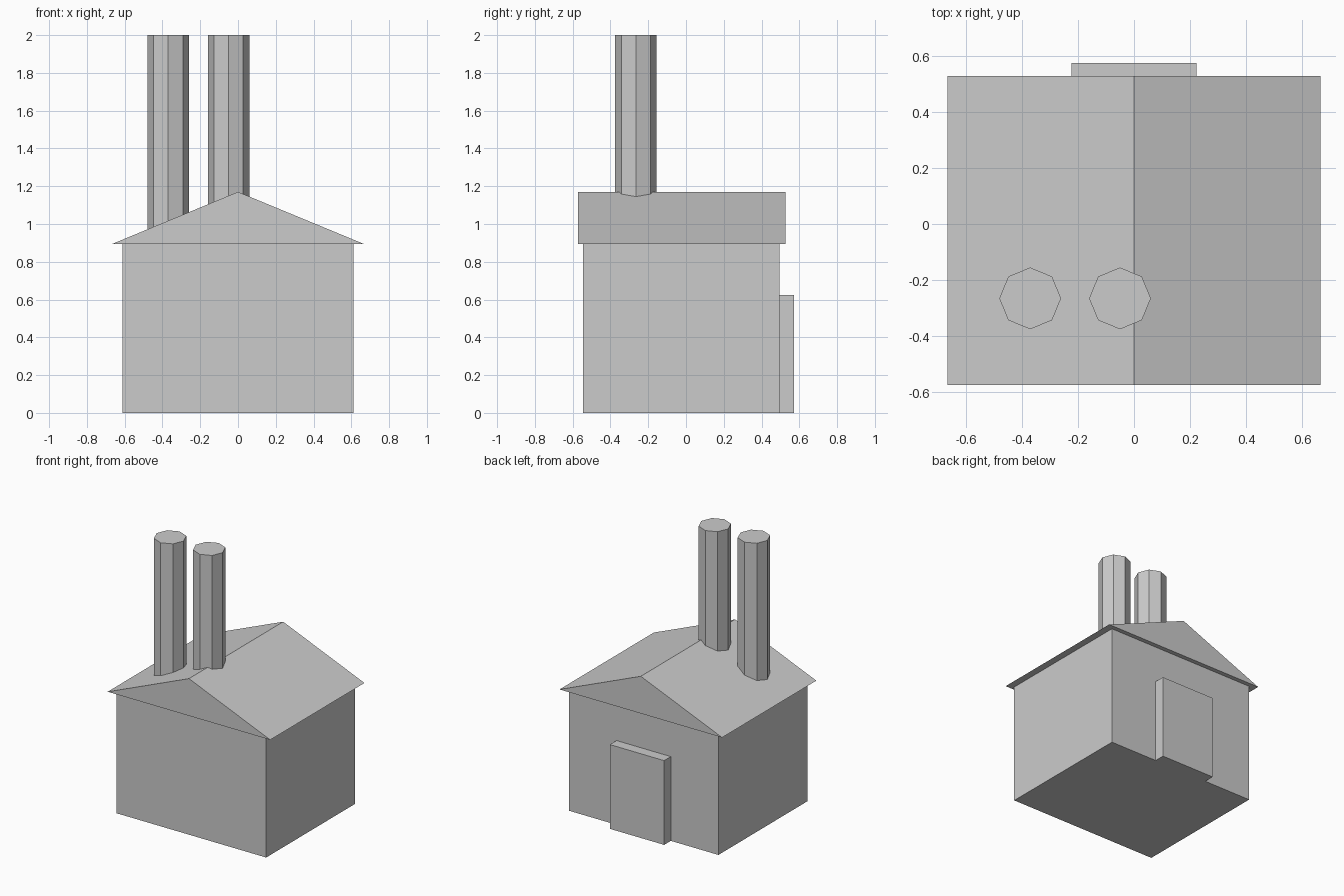
import bpy
import bmesh
from mathutils import Matrix

default = bpy.data.objects.get("Cube")
if default:
    bpy.data.objects.remove(default, do_unlink=True)

grey = bpy.data.materials.new("plain_grey")
grey.use_nodes = True
colour = (0.6, 0.6, 0.6, 1)
grey.diffuse_color = colour
grey.node_tree.nodes["Principled BSDF"].inputs["Base Color"].default_value = colour


def finish(name, bm):
    bmesh.ops.recalc_face_normals(bm, faces=bm.faces[:])
    mesh = bpy.data.meshes.new(name)
    bm.to_mesh(mesh)
    bm.free()
    mesh.materials.append(grey)
    obj = bpy.data.objects.new(name, mesh)
    bpy.context.collection.objects.link(obj)


def box(name, x0, x1, y0, y1, z0, z1):
    bm = bmesh.new()
    centre = Matrix.Translation(((x0 + x1) / 2, (y0 + y1) / 2, (z0 + z1) / 2))
    scale = Matrix.Diagonal((x1 - x0, y1 - y0, z1 - z0, 1))
    bmesh.ops.create_cube(bm, size=1, matrix=centre @ scale)
    finish(name, bm)


def gable_roof(name, half_width, y0, y1, eave, ridge):
    bm = bmesh.new()
    profile = [(-half_width, eave), (half_width, eave), (0, ridge)]
    gable = bm.faces.new([bm.verts.new((x, y0, z)) for x, z in profile])
    result = bmesh.ops.extrude_face_region(bm, geom=[gable], use_keep_orig=True)
    moved = [v for v in result["geom"] if isinstance(v, bmesh.types.BMVert)]
    bmesh.ops.translate(bm, verts=moved, vec=(0, y1 - y0, 0))
    finish(name, bm)


def chimney(name, x, y, radius, z0, z1):
    bm = bmesh.new()
    bmesh.ops.create_cone(bm, cap_ends=True, segments=8, radius1=radius,
                          radius2=radius, depth=z1 - z0,
                          matrix=Matrix.Translation((x, y, (z0 + z1) / 2)))
    finish(name, bm)


# Main building and the door slab on its back wall
box("walls", -0.612, 0.612, -0.545, 0.495, 0, 0.895)
box("back_door", -0.222, 0.222, 0.485, 0.573, 0, 0.623)

# Overhanging pitched roof
gable_roof("roof", 0.665, -0.573, 0.528, 0.895, 1.17)

# Pair of octagonal chimneys
for name, x in (("right_chimney", -0.37), ("centre_chimney", -0.05)):
    chimney(name, x, -0.265, 0.11, 0.91, 2)
